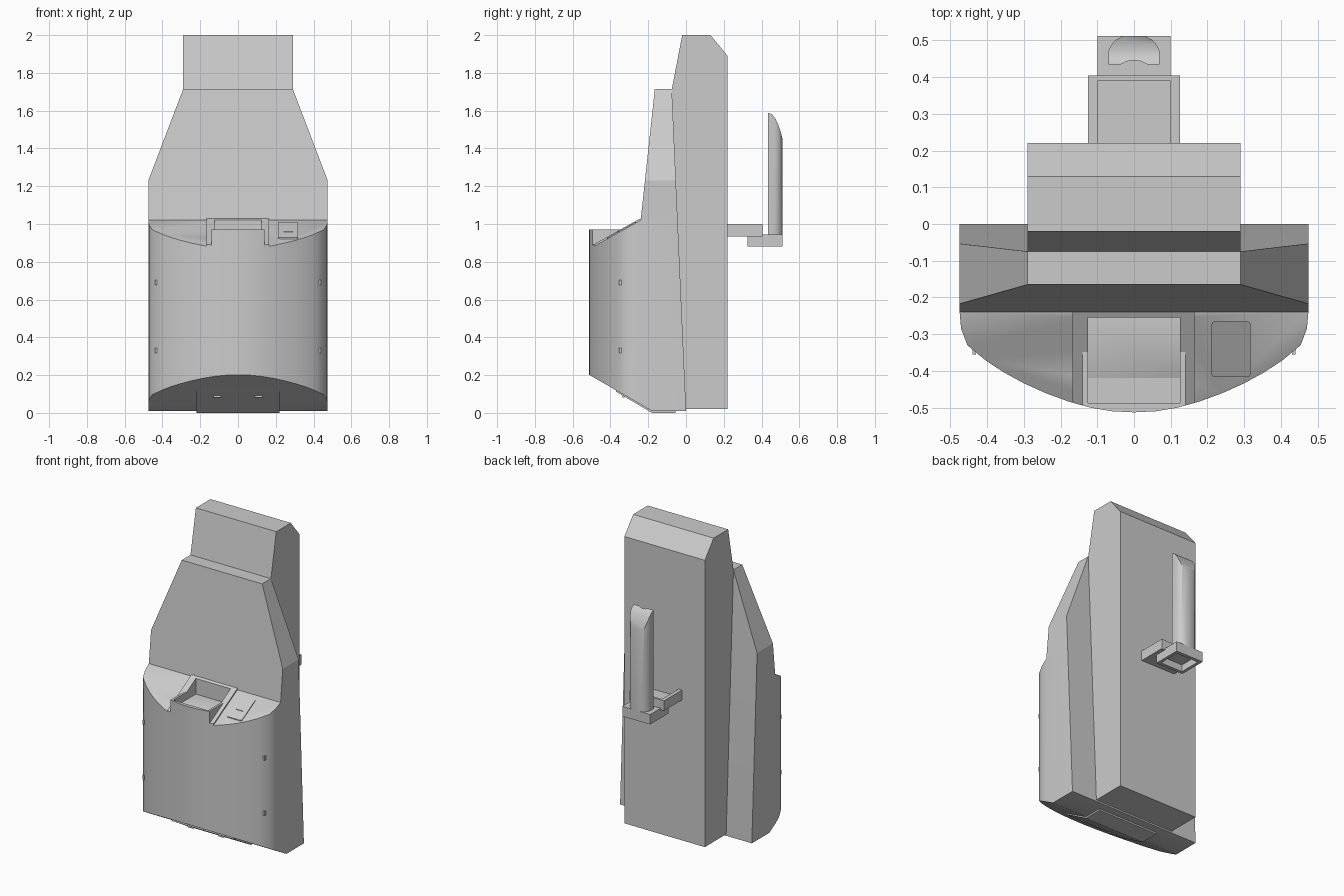
import bpy, bmesh, math
from mathutils import Vector

if "Cube" in bpy.data.objects:
    bpy.data.objects.remove(bpy.data.objects["Cube"])


def prism(name, pts, axis, a, b):
    """Extrude a 2D outline along an axis from a to b."""
    place = {'x': lambda p, t: (t, p[0], p[1]),
             'y': lambda p, t: (p[0], t, p[1]),
             'z': lambda p, t: (p[0], p[1], t)}[axis]
    n = len(pts)
    verts = [place(p, a) for p in pts] + [place(p, b) for p in pts]
    faces = [list(range(n)), list(range(n, 2 * n))]
    faces += [[i, (i + 1) % n, (i + 1) % n + n, i + n] for i in range(n)]
    me = bpy.data.meshes.new(name)
    me.from_pydata(verts, [], faces)
    ob = bpy.data.objects.new(name, me)
    bpy.context.collection.objects.link(ob)
    return cut(ob, [])


def cut(ob, planes):
    """Slice away everything on the normal side of each (point, normal) plane."""
    bm = bmesh.new()
    bm.from_mesh(ob.data)
    for co, no in planes:
        r = bmesh.ops.bisect_plane(bm, geom=bm.verts[:] + bm.edges[:] + bm.faces[:], dist=1e-6,
                                   plane_co=co, plane_no=Vector(no).normalized(), clear_outer=True)
        edges = [e for e in bm.edges if e.is_boundary]
        if edges:
            bmesh.ops.holes_fill(bm, edges=edges, sides=0)
    bmesh.ops.recalc_face_normals(bm, faces=bm.faces[:])
    bm.to_mesh(ob.data)
    bm.free()
    return ob


def box(name, x0, x1, y0, y1, z0, z1):
    return prism(name, [(x0, y0), (x1, y0), (x1, y1), (x0, y1)], 'z', z0, z1)


def boolean(ob, other, op='DIFFERENCE', keep=False):
    m = ob.modifiers.new("cut", 'BOOLEAN')
    m.operation, m.object, m.solver = op, other, 'EXACT'
    bpy.context.view_layer.objects.active = ob
    bpy.ops.object.modifier_apply(modifier=m.name)
    if not keep:
        bpy.data.objects.remove(other)


def smooth(ob):
    bpy.ops.object.select_all(action='DESELECT')
    ob.select_set(True)
    bpy.context.view_layer.objects.active = ob
    bpy.ops.object.shade_smooth_by_angle(angle=math.radians(32))


def mirrored(half):
    return half + [(-x, y) for x, y in reversed(half) if x > 1e-6]


# Shared planes of the shell
SLOPE = Vector((0, -0.15, 0.27)).normalized()
SLOPE_AT = Vector((0, -0.24, 1.02))
REAR = ((0, 0, 0.02), (0, 1.695, 0.075))
UNDER = ((0, -0.18, 0.01), (0, -0.19, -0.33))

# Plan of the bowed front
half = [(0.475, 0.0), (0.475, -0.24), (0.471, -0.285), (0.454, -0.33), (0.405, -0.371),
        (0.355, -0.404), (0.30, -0.434), (0.24, -0.461), (0.18, -0.483), (0.12, -0.5),
        (0.06, -0.51), (0.0, -0.513)]
plan = mirrored(half)


def sloped(name, outline, x0, x1, lift):
    """Thin panel lying on the sloped deck."""
    return cut(prism(name, outline, 'z', 0.7, 1.2),
               [(SLOPE_AT, -SLOPE), (SLOPE_AT + SLOPE * lift, SLOPE), ((0, -0.24, 0), (0, 1, 0)),
                ((x0, 0, 0), (-1, 0, 0)), ((x1, 0, 0), (1, 0, 0))])


# Lower shell
lower = cut(prism("lower_shell", plan, 'z', 0.01, 1.02), [(SLOPE_AT, SLOPE), UNDER, REAR])

# Upper tapered shell
taper = mirrored([(0.475, 1.02), (0.475, 1.23), (0.29, 1.715)])
upper = cut(prism("upper_shell", taper, 'y', -0.4, 0.1),
            [((0, -0.24, 1.02), (0, -0.695, 0.075)), REAR])

# Rear housing
prism("rear_housing", [(0, 0.02), (0.22, 0.02), (0.22, 1.89), (0.13, 2.0), (-0.02, 2.0),
                       (-0.075, 1.715)], 'x', -0.29, 0.29)

# Tray rim with raised front, and its deck plate
rim = cut(prism("tray_rim", plan, 'z', 0.8, 0.97),
          [(SLOPE_AT, -SLOPE), ((0.14, 0, 0), (1, 0, 0)), ((-0.14, 0, 0), (-1, 0, 0)),
           ((0, -0.3, 0), (0, 1, 0))])
plate = sloped("deck_plate", plan, -0.168, 0.165, 0.009)

# Tray pocket
pocket = box("pocket_cutter", -0.125, 0.125, -0.488, -0.255, 0.92, 1.2)
for ob in (lower, rim, plate):
    boolean(ob, pocket, keep=True)
bpy.data.objects.remove(pocket)
for ob in (lower, rim):
    smooth(ob)

# Small rounded cover on the deck, with a finger tab
corner = [(sx * 0.045 + 0.2645 + 0.008 * math.cos(a), sy * 0.068 - 0.341 + 0.008 * math.sin(a))
          for sx, sy, start in ((1, 1, 0), (-1, 1, 90), (-1, -1, 180), (1, -1, 270))
          for a in [math.radians(start + d) for d in (0, 45, 90)]]
sloped("deck_cover", corner, 0.2, 0.35, 0.005)
tab = [(0.265 + 0.025 * math.cos(math.pi * i / 6), -0.362 + 0.009 * math.sin(math.pi * i / 6))
       for i in range(7)]
sloped("cover_tab", tab, 0.2, 0.35, 0.008)

# Bottom plate
prism("bottom_plate", [(-0.37, 0.112), (-0.18, 0), (-0.055, 0), (-0.055, 0.02), (-0.17, 0.02),
                       (-0.36, 0.13)], 'x', -0.22, 0.22)

# Small side clips and bottom clips
for s in (-1, 1):
    for z in (0.33, 0.69):
        box("side_clip", s * 0.435 - 0.005, s * 0.435 + 0.005, -0.355, -0.34, z - 0.014, z + 0.014)
    box("bottom_clip", s * 0.11 - 0.02, s * 0.11 + 0.02, -0.335, -0.325, 0.082, 0.1)

# Rear bracket: open-topped arm and hollow base
arm = box("bracket_arm", -0.125, 0.125, 0.215, 0.405, 0.935, 1.0)
boolean(arm, box("arm_cutter", -0.1, 0.1, 0.2, 0.39, 0.95, 1.1))
base = box("bracket_base", -0.1, 0.1, 0.325, 0.512, 0.88, 0.945)
boolean(base, box("base_cutter", -0.08, 0.08, 0.345, 0.49, 0.8, 0.925))

# Handle post: D section with a front groove and rounded top
section = mirrored([(0.07, 0.435), (0.07, 0.47), (0.062, 0.488), (0.05, 0.501), (0.03, 0.512)])
groove = [(-0.035, 0.435), (-0.02, 0.443), (0, 0.446), (0.02, 0.443), (0.035, 0.435)]
post = prism("handle_post", section + groove, 'z', 0.94, 1.65)
profile = [(0.42, 0.9), (0.42, 1.59), (0.44, 1.588), (0.458, 1.578), (0.475, 1.555),
           (0.49, 1.522), (0.502, 1.485), (0.512, 1.445), (0.53, 1.38), (0.53, 0.9)]
boolean(post, prism("post_cutter", profile, 'x', -0.2, 0.2), 'INTERSECT')
smooth(post)
